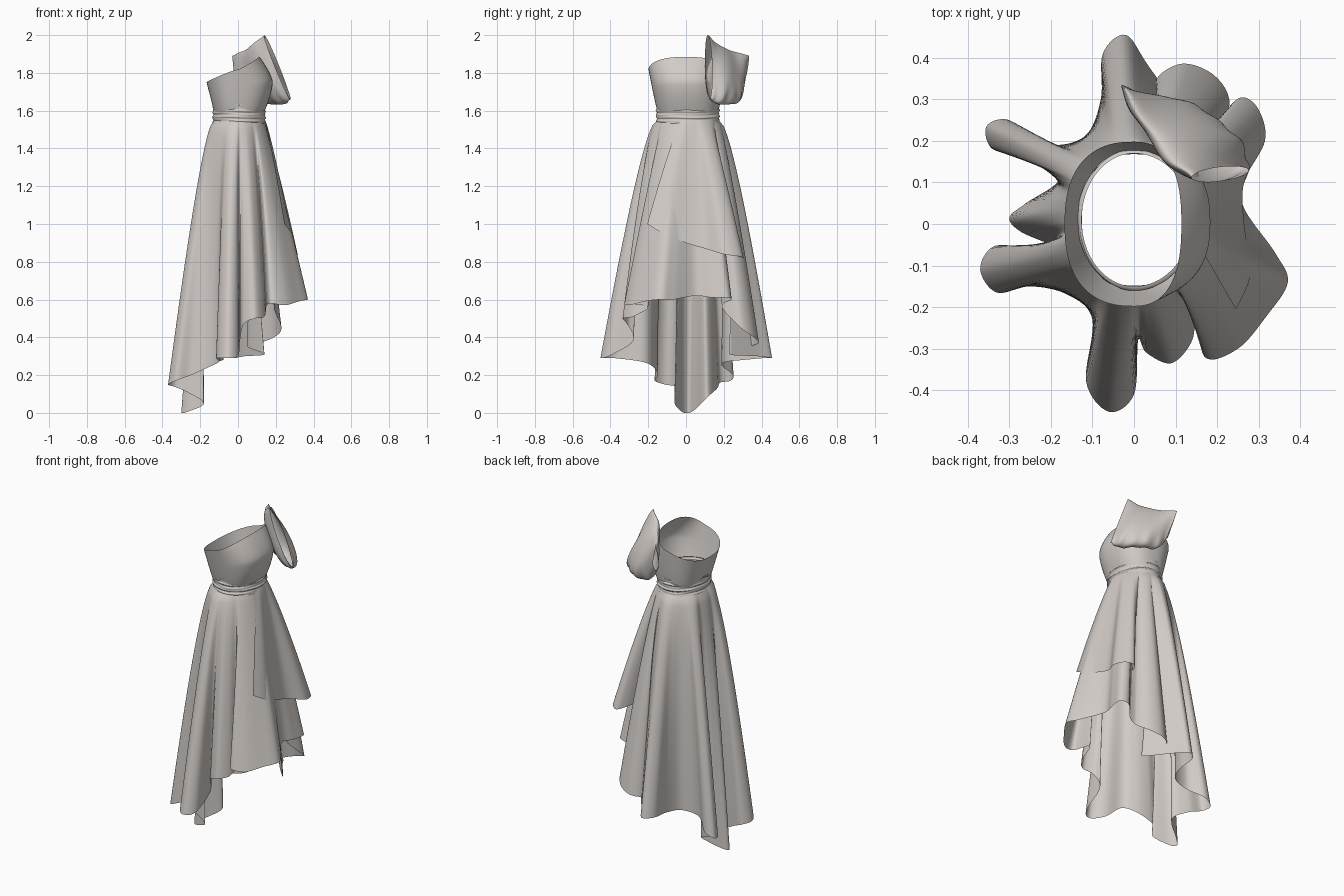
import bpy, math
from mathutils import Vector as V

if "Cube" in bpy.data.objects:
    bpy.data.objects.remove(bpy.data.objects["Cube"])

cloth = bpy.data.materials.new("warm_grey_cloth")
cloth.diffuse_color = (0.64, 0.60, 0.57, 1)
cloth.use_nodes = True
cloth.node_tree.nodes["Principled BSDF"].inputs["Base Color"].default_value = cloth.diffuse_color


def sheet(name, rows, closed):
    """Smooth grid surface from rows of points."""
    n = len(rows[0])
    faces = []
    for j in range(len(rows) - 1):
        for i in range(n if closed else n - 1):
            k = (i + 1) % n
            faces.append((j * n + i, (j + 1) * n + i, (j + 1) * n + k, j * n + k))
    me = bpy.data.meshes.new(name)
    me.from_pydata([tuple(p) for r in rows for p in r], [], faces)
    me.materials.append(cloth)
    for p in me.polygons:
        p.use_smooth = True
    ob = bpy.data.objects.new(name, me)
    bpy.context.collection.objects.link(ob)
    return ob


def spline(pts, steps, closed):
    """Catmull-Rom curve through pts."""
    n, out = len(pts), []
    get = (lambda i: pts[i % n]) if closed else (lambda i: pts[max(0, min(n - 1, i))])
    for i in range(n if closed else n - 1):
        a, b, c, d = (V(get(i + k)) for k in (-1, 0, 1, 2))
        for s in range(steps):
            t = s / steps
            out.append(0.5 * (2 * b + (c - a) * t + (2 * a - 5 * b + 4 * c - d) * t * t
                              + (3 * b - a - 3 * c + d) * t ** 3))
    if not closed:
        out.append(V(pts[-1]))
    return out


def smooth_loop(pts, w, passes=2):
    n = len(pts)
    for _ in range(passes):
        pts = [sum((pts[(i + k) % n] for k in range(-w, w + 1)), V((0, 0, 0))) / (2 * w + 1)
               for i in range(n)]
    return pts


def waist(a, z, grow=0.0):
    c, s = math.cos(a), math.sin(a)
    return V(((0.14 if c > 0 else 0.128) * c + grow * c, 0.01 + (0.162 + grow) * s, z))


# Skirt: deep hanging folds, short at +x and long at -x
hem = [(.26, .05, .62), (.28, .14, .61), (.29, .22, .61), (.24, .24, .60), (.19, .19, .56),
       (.23, .29, .45), (.19, .36, .40), (.11, .385, .37), (.05, .33, .35), (.14, .23, .31),
       (.035, .38, .30), (-.02, .455, .29), (-.075, .41, .29), (-.08, .30, .28),
       (-.12, .21, .27), (-.22, .19, .25), (-.30, .25, .20), (-.355, .235, .17),
       (-.34, .18, .16), (-.26, .165, .13), (-.18, .11, .08), (-.26, .05, .02),
       (-.30, .015, 0), (-.27, -.02, .005), (-.18, -.06, .05), (-.27, -.055, .11),
       (-.34, -.055, .14), (-.37, -.11, .15), (-.33, -.165, .17), (-.25, -.15, .20),
       (-.16, -.17, .24), (-.10, -.23, .27), (-.115, -.38, .29), (-.06, -.452, .29),
       (.0, -.41, .30), (.01, -.28, .38), (.03, -.31, .47), (.09, -.335, .50),
       (.14, -.28, .51), (.15, -.20, .56), (.17, -.32, .58), (.25, -.30, .57),
       (.32, -.22, .59), (.37, -.14, .60), (.34, -.07, .60)]
loop = spline(hem, 8, True)
base = smooth_loop(loop, 22)
WZ = 1.55
rows = []
for j in range(45):
    t = j / 44
    row = []
    for h, b in zip(loop, base):
        a = math.atan2(b.y, b.x)
        front = max(0, math.cos(a))
        f, g = t ** (0.52 + 0.36 * front), t ** 1.1
        w = waist(a, WZ)
        p = w + (V((b.x, b.y, 0)) - w) * f + (h - b) * g
        p.z = WZ + (h.z - WZ) * t
        row.append(p)
    rows.append(row)
sheet("skirt", rows, True)

# Overlay panel on the short side, cut on a slant
edge = spline([(.245, -.205, 1.0), (.28, -.12, .95), (.265, 0, .90), (.265, .1, .87),
               (.315, .2, .84), (.30, .275, .83), (.26, .305, .82), (.22, .27, .83),
               (.18, .20, .85)], 10, False)
rows = []
for j in range(31):
    t = j / 30
    row = []
    for i, h in enumerate(edge):
        w = waist(math.radians(-12 + 70 * i / (len(edge) - 1)), WZ, 0.004)
        f = t ** 0.85
        row.append(V((w.x + (h.x - w.x) * f, w.y + (h.y - w.y) * f, WZ + (h.z - WZ) * t)))
    rows.append(row)
sheet("overlay_panel", rows, False)

# Bodice: flares from the waist, bust curves back in under a raised front edge
N = 96
rows = []
for j in range(21):
    s = j / 20
    row = []
    for i in range(N):
        a = 2 * math.pi * i / N
        c, n = math.cos(a), math.sin(a)
        e = 0.82
        cx, sy = math.copysign(abs(c) ** e, c), math.copysign(abs(n) ** e, n)
        top = 1.752 + 0.133 * (1 + c) / 2
        if c > 0:
            rx = 0.138 + 0.046 * math.sin(math.pi / 2 * min(1, s / 0.6))
            rx -= 0.07 * max(0, (s - 0.55) / 0.45) ** 1.4
        else:
            rx = 0.125 + 0.042 * s
        ry = 0.158 + 0.04 * s ** 0.8
        row.append(V((rx * cx, 0.01 * (1 - s) + ry * sy, 1.59 + (top - 1.59) * s)))
    rows.append(row)
sheet("bodice", rows, True)

# Sash: wrapped band with uneven shallow wrinkles
rows = []
for j in range(41):
    s = j / 40
    row = []
    for i in range(160):
        a = 2 * math.pi * i / 160
        fold = math.sin(2 * math.pi * (3.5 * s + 0.15 * math.sin(2 * a + 1)))
        fold += 0.7 * math.sin(2 * math.pi * (6.3 * s + 0.3 * math.sin(a + 2) + 0.1 * math.sin(4 * a)))
        grow = 0.005 + 0.0022 * fold
        if j in (0, 40):
            grow = -0.002
        row.append(waist(a, 1.53 + 0.105 * s, grow))
    rows.append(row)
sheet("sash", rows, True)

# Sleeve: flattened, open-ended puff hanging at +y
tops = spline([(.14, .115, 2.0), (.095, .15, 1.965), (.045, .215, 1.925), (.0, .285, 1.905),
               (-.03, .335, 1.89)], 8, False)
bots = spline([(.275, .125, 1.665), (.245, .17, 1.635), (.16, .24, 1.635), (.06, .275, 1.65),
               (.0, .29, 1.73)], 8, False)
wide = spline([(.022, 0, 0), (.056, 0, 0), (.055, 0, 0), (.036, 0, 0), (.014, 0, 0)], 8, False)
side = V((0.56, 0.83, 0))
rows = []
for k, (p, q, w) in enumerate(zip(tops, bots, wide)):
    mid, half = (p + q) / 2, (p - q) / 2
    row = []
    for i in range(72):
        a = 2 * math.pi * i / 72
        low = max(0, -math.cos(a)) ** 2
        crease = 0.003 * math.sin(k * 0.5 + 2 * a) + 0.006 * low * math.sin(k * 1.1)
        bulge = w.x * math.sin(a) * (1 - 0.25 * math.cos(a))
        row.append(mid + half * math.cos(a) + side * (bulge + crease))
    rows.append(row)
sheet("sleeve", rows, True)
